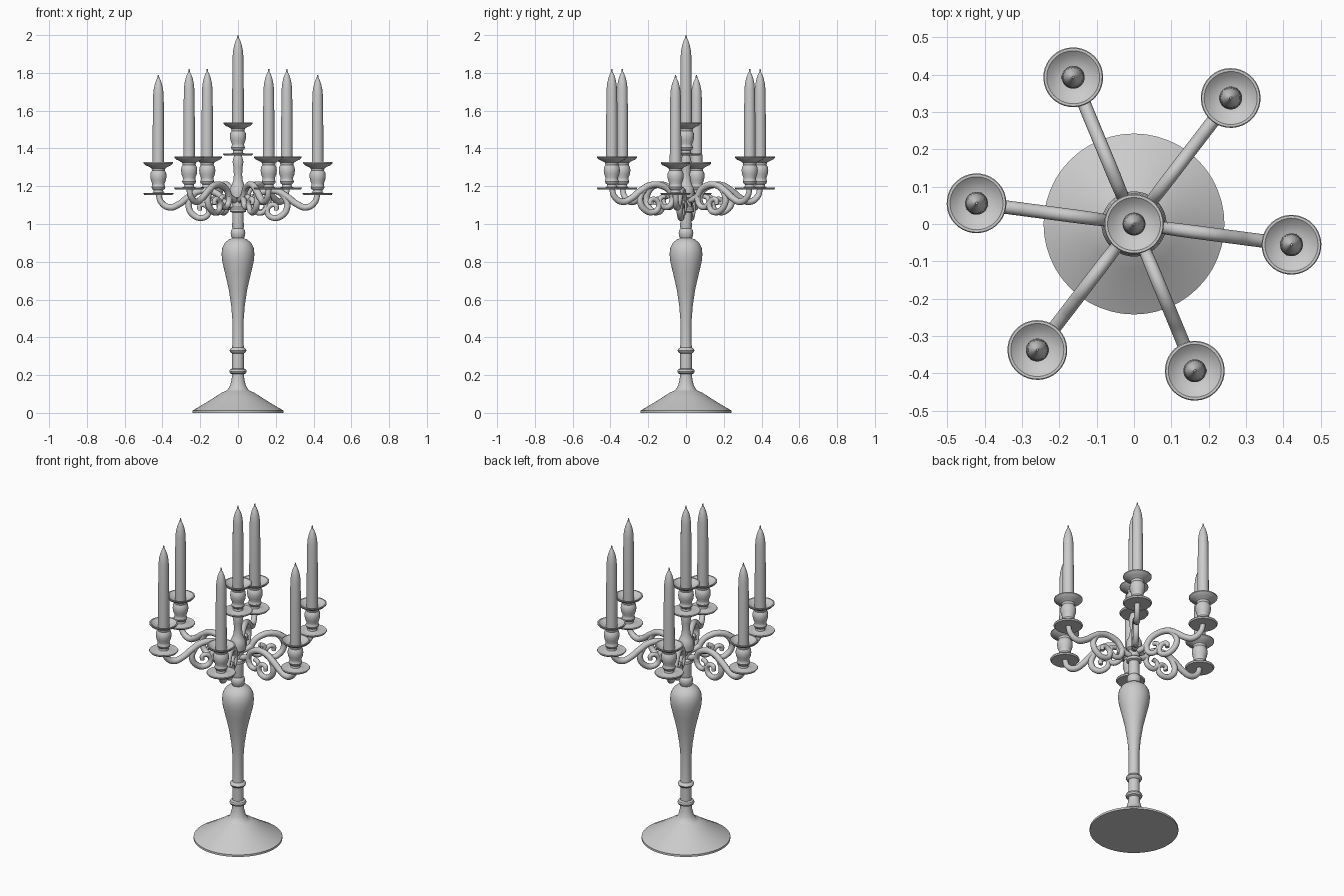
import bpy
import math


def lathe(name, profile, segs=40, loc=(0, 0, 0)):
    """Revolve an (r, z) profile about z; ends with r = 0 become poles."""
    verts, rings, faces = [], [], []
    for r, z in profile:
        if r == 0:
            rings.append([len(verts)] * segs)
            verts.append((0, 0, z))
        else:
            rings.append(list(range(len(verts), len(verts) + segs)))
            verts += [(r * math.cos(2 * math.pi * i / segs),
                       r * math.sin(2 * math.pi * i / segs), z) for i in range(segs)]
    for a, b in zip(rings, rings[1:]):
        for i in range(segs):
            j = (i + 1) % segs
            faces.append(list(dict.fromkeys((a[i], a[j], b[j], b[i]))))
    me = bpy.data.meshes.new(name)
    me.from_pydata(verts, [], faces)
    ob = bpy.data.objects.new(name, me)
    ob.location = loc
    bpy.context.collection.objects.link(ob)
    smooth(ob, 35)
    return ob


def smooth(ob, angle):
    bpy.ops.object.select_all(action='DESELECT')
    bpy.context.view_layer.objects.active = ob
    ob.select_set(True)
    bpy.ops.object.shade_smooth_by_angle(angle=math.radians(angle))


def scrolls(name, paths):
    """Round tubes through (r, z, thickness) points in the xz plane."""
    cu = bpy.data.curves.new(name, 'CURVE')
    cu.dimensions = '3D'
    cu.bevel_depth = 1.0
    cu.bevel_resolution = 3
    cu.resolution_u = 6
    cu.use_fill_caps = True
    for path in paths:
        sp = cu.splines.new('BEZIER')
        sp.bezier_points.add(len(path) - 1)
        for p, (x, z, t) in zip(sp.bezier_points, path):
            p.co = (x, 0, z)
            p.radius = t
            p.handle_left_type = p.handle_right_type = 'AUTO'
    ob = bpy.data.objects.new(name, cu)
    bpy.context.collection.objects.link(ob)
    bpy.ops.object.select_all(action='DESELECT')
    bpy.context.view_layer.objects.active = ob
    ob.select_set(True)
    bpy.ops.object.convert(target='MESH')
    ob = bpy.context.object
    smooth(ob, 50)
    return ob


def copy(ob, name, loc, rot=0):
    new = bpy.data.objects.new(name, ob.data)
    new.location = loc
    new.rotation_euler = (0, 0, rot)
    bpy.context.collection.objects.link(new)
    return new


# Foot, baluster stem and upper spindle
lathe("stem", [
    (0, 0), (0.242, 0), (0.242, 0.012), (0.215, 0.027), (0.165, 0.057), (0.12, 0.085),
    (0.085, 0.108), (0.075, 0.112), (0.055, 0.122), (0.042, 0.145), (0.034, 0.175),
    (0.031, 0.205), (0.042, 0.21), (0.046, 0.22), (0.042, 0.23), (0.031, 0.236),
    (0.031, 0.315), (0.04, 0.32), (0.045, 0.33), (0.04, 0.34), (0.031, 0.346),
    (0.029, 0.38), (0.029, 0.48), (0.036, 0.57), (0.05, 0.66), (0.07, 0.745),
    (0.083, 0.8), (0.087, 0.84), (0.083, 0.875), (0.07, 0.9), (0.05, 0.917),
    (0.031, 0.925), (0.036, 0.935), (0.039, 0.952), (0.036, 0.968), (0.029, 0.976),
    (0.031, 0.985), (0.029, 1.06), (0.042, 1.065), (0.042, 1.08), (0.03, 1.09),
    (0.03, 1.13), (0.042, 1.14), (0.044, 1.165), (0.042, 1.19), (0.034, 1.205),
    (0.025, 1.23), (0.022, 1.26), (0.024, 1.3), (0.029, 1.33), (0.024, 1.35),
    (0.02, 1.366), (0, 1.366)], 48)

# Candle holder: drip dish, vase-shaped socket, flared rim
holder_profile = [
    (0, 0.0), (0.074, 0.0), (0.08, 0.008), (0.078, 0.011), (0.05, 0.006), (0.027, 0.014),
    (0.025, 0.026), (0.034, 0.033), (0.037, 0.042), (0.033, 0.052), (0.033, 0.062),
    (0.04, 0.08), (0.043, 0.1), (0.041, 0.118), (0.034, 0.13), (0.037, 0.142),
    (0.05, 0.15), (0.068, 0.158), (0.078, 0.168), (0.078, 0.174), (0.071, 0.174),
    (0.058, 0.163), (0.035, 0.152), (0, 0.15)]
candle_profile = [
    (0, 0.14), (0.031, 0.14), (0.0305, 0.35), (0.028, 0.53), (0.025, 0.56), (0.019, 0.588),
    (0.011, 0.61), (0.005, 0.621), (0.003, 0.637), (0, 0.637)]
top = (0, 0, 1.363)
holder = lathe("centre_holder", holder_profile, 36, top)
candle = lathe("centre_candle", candle_profile, 24, top)

# Scrolled arm: S-shaped main branch, lower C scroll, tie to the stem
arm = scrolls("arm_1", [
    [(0.425, 1.19, 0.015), (0.41, 1.145, 0.016), (0.365, 1.118, 0.018),
     (0.315, 1.135, 0.018), (0.265, 1.172, 0.018), (0.205, 1.205, 0.018),
     (0.14, 1.203, 0.018), (0.09, 1.17, 0.017), (0.078, 1.125, 0.016),
     (0.105, 1.09, 0.015), (0.142, 1.1, 0.014), (0.148, 1.135, 0.013),
     (0.122, 1.147, 0.013)],
    [(0.215, 1.2, 0.012), (0.252, 1.165, 0.016), (0.263, 1.12, 0.017),
     (0.235, 1.075, 0.017), (0.19, 1.062, 0.016), (0.158, 1.085, 0.015),
     (0.168, 1.125, 0.014), (0.202, 1.127, 0.013), (0.205, 1.102, 0.012)],
    [(0.02, 1.125, 0.016), (0.055, 1.135, 0.016), (0.085, 1.155, 0.016)],
])

# Six arms; the two side ones sit slightly lower
for k in range(6):
    ang = math.radians(-7.5 + 60 * k)
    dz = -0.03 if k % 3 == 0 else 0.0
    if k == 0:
        arm.location.z = dz
        arm.rotation_euler.z = ang
    else:
        copy(arm, f"arm_{k + 1}", (0, 0, dz), ang)
    pos = (0.425 * math.cos(ang), 0.425 * math.sin(ang), 1.183 + dz)
    copy(holder, f"holder_{k + 1}", pos, ang)
    copy(candle, f"candle_{k + 1}", pos, ang)
